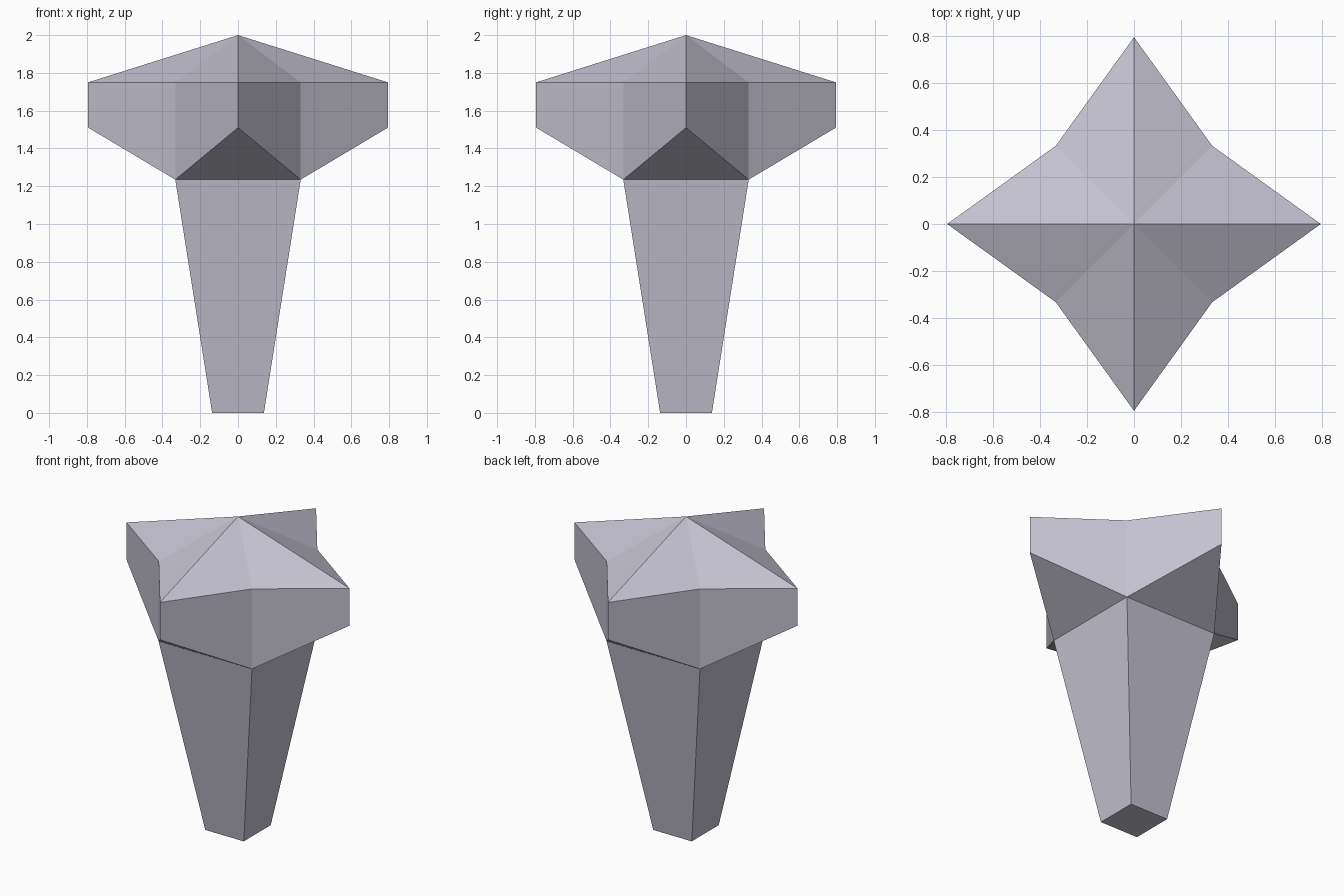
import bpy
import bmesh
from math import cos, sin, pi, sqrt

cube = bpy.data.objects.get("Cube")
if cube:
    bpy.data.objects.remove(cube, do_unlink=True)

# Single flat colour
stone = bpy.data.materials.new("pale lavender grey")
stone.use_nodes = True
colour = (0.55, 0.54, 0.63, 1)
stone.diffuse_color = colour
stone.node_tree.nodes["Principled BSDF"].inputs["Base Color"].default_value = colour


def finish(name, bm):
    bmesh.ops.recalc_face_normals(bm, faces=bm.faces)
    mesh = bpy.data.meshes.new(name)
    bm.to_mesh(mesh)
    bm.free()
    mesh.materials.append(stone)
    obj = bpy.data.objects.new(name, mesh)
    bpy.context.collection.objects.link(obj)


def ring(bm, count, start, radii, heights):
    """Ring of vertices whose radius and height alternate."""
    verts = []
    for i in range(count):
        a = start + 2 * pi * i / count
        r = radii[i % len(radii)]
        verts.append(bm.verts.new((r * cos(a), r * sin(a), heights[i % len(heights)])))
    return verts


def bridge(bm, low, high):
    n = len(low)
    for i in range(n):
        j = (i + 1) % n
        bm.faces.new((low[i], low[j], high[j], high[i]))


TIP = 0.793
CORNER = 0.332 * sqrt(2)
NECK = 1.235

# Tapered square shaft
bm = bmesh.new()
foot = ring(bm, 4, pi / 4, [0.137 * sqrt(2)], [0])
neck = ring(bm, 4, pi / 4, [CORNER], [NECK])
bridge(bm, foot, neck)
bm.faces.new(foot)
bm.faces.new(neck)
finish("tapered_shaft", bm)

# Four-pointed star head: walls, pointed roof and sloping undersides
bm = bmesh.new()
lower = ring(bm, 8, 0, [TIP, CORNER], [1.51, NECK])
upper = ring(bm, 8, 0, [TIP, CORNER], [1.75])
bridge(bm, lower, upper)
apex = bm.verts.new((0, 0, 2))
for i in range(8):
    bm.faces.new((upper[i], upper[(i + 1) % 8], apex))
for i in range(0, 8, 2):
    bm.faces.new((lower[i], lower[i - 1], lower[i + 1]))
finish("star_head", bm)
